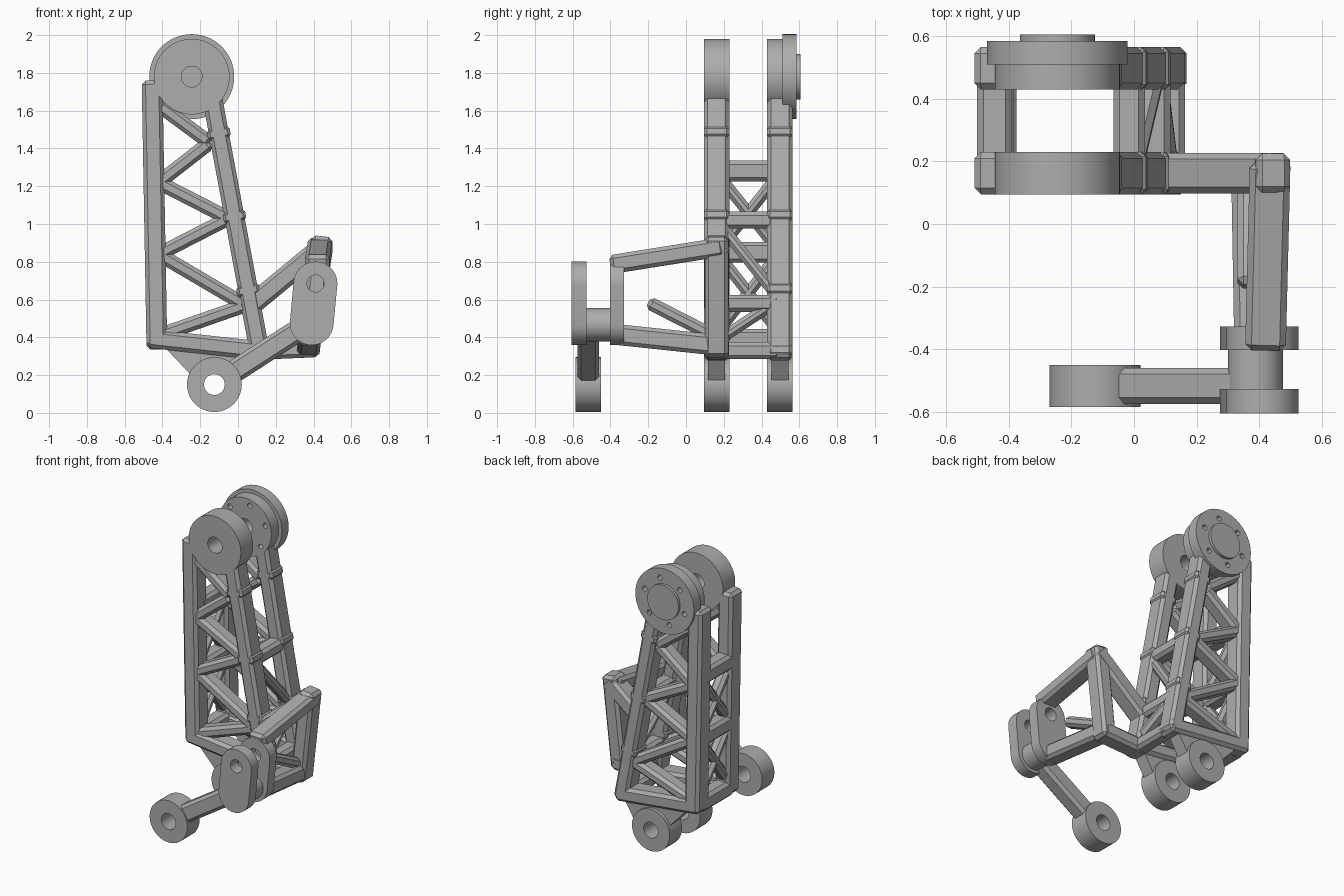
import bpy, bmesh
from math import pi, sin, cos
from mathutils import Vector, Matrix

old = bpy.data.objects.get("Cube")
if old:
    bpy.data.objects.remove(old, do_unlink=True)

grey = bpy.data.materials.new("plain grey")
grey.use_nodes = True
COLOR = (0.42, 0.42, 0.42, 1)
grey.diffuse_color = COLOR
grey.node_tree.nodes["Principled BSDF"].inputs["Base Color"].default_value = COLOR


def finish(name, mesh):
    mesh.materials.clear()
    mesh.materials.append(grey)
    obj = bpy.data.objects.new(name, mesh)
    bpy.context.collection.objects.link(obj)
    return obj


def bar(name, a, b, width, depth, ref=(0, 1, 0), chamfer=0.02):
    """Chamfered box from a to b; depth is measured along ref."""
    a, b = Vector(a), Vector(b)
    along = (b - a).normalized()
    side = Vector(ref).cross(along).normalized()
    up = along.cross(side)
    rot = Matrix((side, up, along)).transposed().to_4x4()
    bm = bmesh.new()
    size = Matrix.Diagonal((width, depth, (b - a).length, 1))
    bmesh.ops.create_cube(bm, size=1, matrix=Matrix.Translation((a + b) / 2) @ rot @ size)
    bmesh.ops.bevel(bm, geom=bm.edges[:], offset=chamfer, segments=1, affect='EDGES')
    mesh = bpy.data.meshes.new(name)
    bm.to_mesh(mesh)
    bm.free()
    return finish(name, mesh)


def circle(x, z, r, n=48):
    return [(x + r * cos(2 * pi * i / n), z + r * sin(2 * pi * i / n)) for i in range(n)]


def plate(name, loops, y0, y1):
    """Flat outline with holes in the XZ plane, thickened from y0 to y1."""
    curve = bpy.data.curves.new(name, 'CURVE')
    curve.dimensions = '2D'
    curve.fill_mode = 'BOTH'
    curve.extrude = (y1 - y0) / 2
    for loop in loops:
        s = curve.splines.new('POLY')
        s.points.add(len(loop) - 1)
        for p, (x, z) in zip(s.points, loop):
            p.co = (x, z, 0, 1)
        s.use_cyclic_u = True
    tmp = bpy.data.objects.new(name, curve)
    bpy.context.collection.objects.link(tmp)
    mesh = bpy.data.meshes.new_from_object(tmp.evaluated_get(bpy.context.evaluated_depsgraph_get()))
    bpy.data.objects.remove(tmp, do_unlink=True)
    mesh.transform(Matrix.Translation((0, (y0 + y1) / 2, 0)) @ Matrix.Rotation(pi / 2, 4, 'X'))
    bm = bmesh.new()
    bm.from_mesh(mesh)
    bmesh.ops.remove_doubles(bm, verts=bm.verts[:], dist=1e-5)
    bmesh.ops.recalc_face_normals(bm, faces=bm.faces[:])
    bm.to_mesh(mesh)
    bm.free()
    obj = finish(name, mesh)
    bpy.ops.object.select_all(action='DESELECT')
    obj.select_set(True)
    bpy.context.view_layer.objects.active = obj
    bpy.ops.object.shade_smooth_by_angle(angle=0.6)
    return obj


def left_x(z):
    return -0.43 - (z - 0.38) * 0.018


def right_x(z):
    return 0.1 - (z - 0.4) * 0.1865


TOP = (-0.245, 1.78)
LOW = (-0.125, 0.15)
FRONT, REAR, HALF = 0.1625, 0.4975, 0.0675
hole = circle(*TOP, 0.055, 32)
low_hole = circle(*LOW, 0.055, 32)
bolts = [circle(TOP[0] + 0.16 * cos(k * pi / 3 + 0.3), TOP[1] + 0.16 * sin(k * pi / 3 + 0.3), 0.018, 16)
         for k in range(6)]

# Two matching side trusses
zigzag = [(-0.42, 1.63), (-0.15, 1.43), (-0.42, 1.22), (-0.05, 1.03),
          (-0.42, 0.84), (0.04, 0.57), (-0.42, 0.41)]
for tag, y in (("front", FRONT), ("rear", REAR)):
    bar(tag + "_left_post", (left_x(1.76), y, 1.76), (left_x(0.35), y, 0.35), 0.11, 2 * HALF)
    bar(tag + "_right_post", (right_x(1.68), y, 1.68), (right_x(0.29), y, 0.29), 0.105, 2 * HALF)
    bar(tag + "_bottom_bar", (-0.48, y, 0.395), (0.16, y, 0.325), 0.1, 2 * HALF)
    for z in (0.65, 1.04, 1.48):
        bar(tag + "_post_joint", (right_x(z + 0.03), y, z + 0.03), (right_x(z - 0.03), y, z - 0.03),
            0.122, 2 * HALF, chamfer=0.015)
    for (x0, z0), (x1, z1) in zip(zigzag, zigzag[1:]):
        bar(tag + "_truss_brace", (x0, y, z0), (x1, y, z1), 0.075, 0.11)
    bracket = [(-0.4, 0.36), (-0.23, 0.18), (-0.21, 0.09), (-0.125, 0.03), (-0.04, 0.09),
               (0.01, 0.16), (0.1, 0.31)]
    plate(tag + "_hub_bracket", [bracket, low_hole], y - 0.045, y + 0.045)
    plate(tag + "_lower_hub", [circle(*LOW, 0.145), low_hole], y - HALF, y + HALF)
plate("front_upper_hub", [circle(*TOP, 0.2, 64), hole], FRONT - HALF, FRONT + HALF)

# Rear joint with flange, bolt holes and cap
plate("rear_upper_hub", [circle(*TOP, 0.2, 64), hole] + bolts, REAR - HALF, 0.51)
plate("rear_flange", [circle(*TOP, 0.225, 64), hole] + bolts, 0.51, 0.585)
plate("rear_cap", [circle(*TOP, 0.12)], 0.57, 0.605)

# Cross members between the trusses
for z in (0.39, 0.85, 1.28):
    bar("left_cross_bar", (left_x(z), FRONT, z), (left_x(z), REAR, z), 0.11, 0.11, (0, 0, 1))
for z in (0.33, 0.58, 1.02):
    bar("right_cross_bar", (right_x(z), FRONT, z), (right_x(z), REAR, z), 0.1, 0.09, (0, 0, 1))
for z0, z1 in ((0.42, 0.85), (0.85, 1.27)):
    for ya, yb in ((FRONT, REAR), (REAR, FRONT)):
        bar("left_cross_brace", (left_x(z0), ya, z0), (left_x(z1), yb, z1), 0.06, 0.08, (1, 0, 0))
for (ya, z0), (yb, z1) in (((FRONT, 1.02), (REAR, 0.6)), ((REAR, 0.6), (FRONT, 0.38))):
    bar("right_cross_brace", (right_x(z0), ya, z0), (right_x(z1), yb, z1), 0.06, 0.08, (1, 0, 0))

# Outrigger frame on the front truss
up_corner, low_corner = (0.44, FRONT, 0.88), (0.38, FRONT, 0.355)
bar("outrigger_post", (0.446, FRONT, 0.935), (0.375, FRONT, 0.3), 0.11, 0.125)
bar("outrigger_upper_bar", (0.07, FRONT, 0.57), (0.47, FRONT, 0.9), 0.11, 0.13)
bar("outrigger_lower_bar", (0.08, FRONT, 0.33), (0.42, FRONT, 0.345), 0.1, 0.13)
bar("outrigger_upper_arm", (0.435, 0.2, 0.88), (0.42, -0.4, 0.785), 0.13, 0.1, (0, 0, 1))
bar("outrigger_lower_arm", (0.37, 0.2, 0.355), (0.38, -0.37, 0.415), 0.12, 0.11, (0, 0, 1))
bar("outrigger_brace", (0.37, FRONT, 0.4), (0.37, -0.2, 0.585), 0.08, 0.07, (0, 0, 1))

# Elbow link: two capsule plates joined by a barrel
UP, DOWN, R = (0.41, 0.685), (0.39, 0.475), 0.116
capsule = [((UP if 0 <= i <= 24 else DOWN)[0] + R * cos(pi * i / 24 - 0.1),
            (UP if 0 <= i <= 24 else DOWN)[1] + R * sin(pi * i / 24 - 0.1))
           for i in list(range(25)) + list(range(25, 49))]
pin = circle(*UP, 0.045, 32)
for tag, y0, y1 in (("front", -0.605, -0.527), ("rear", -0.403, -0.327)):
    plate(tag + "_elbow_plate", [capsule, pin], y0, y1)
plate("elbow_barrel", [circle(0.388, 0.467, 0.088)], -0.53, -0.4)

# Foot arm and its hub
bar("foot_arm", (-0.065, -0.5175, 0.19), (0.37, -0.5175, 0.47), 0.12, 0.115)
plate("foot_hub", [circle(*LOW, 0.145), low_hole], -0.585, -0.45)
